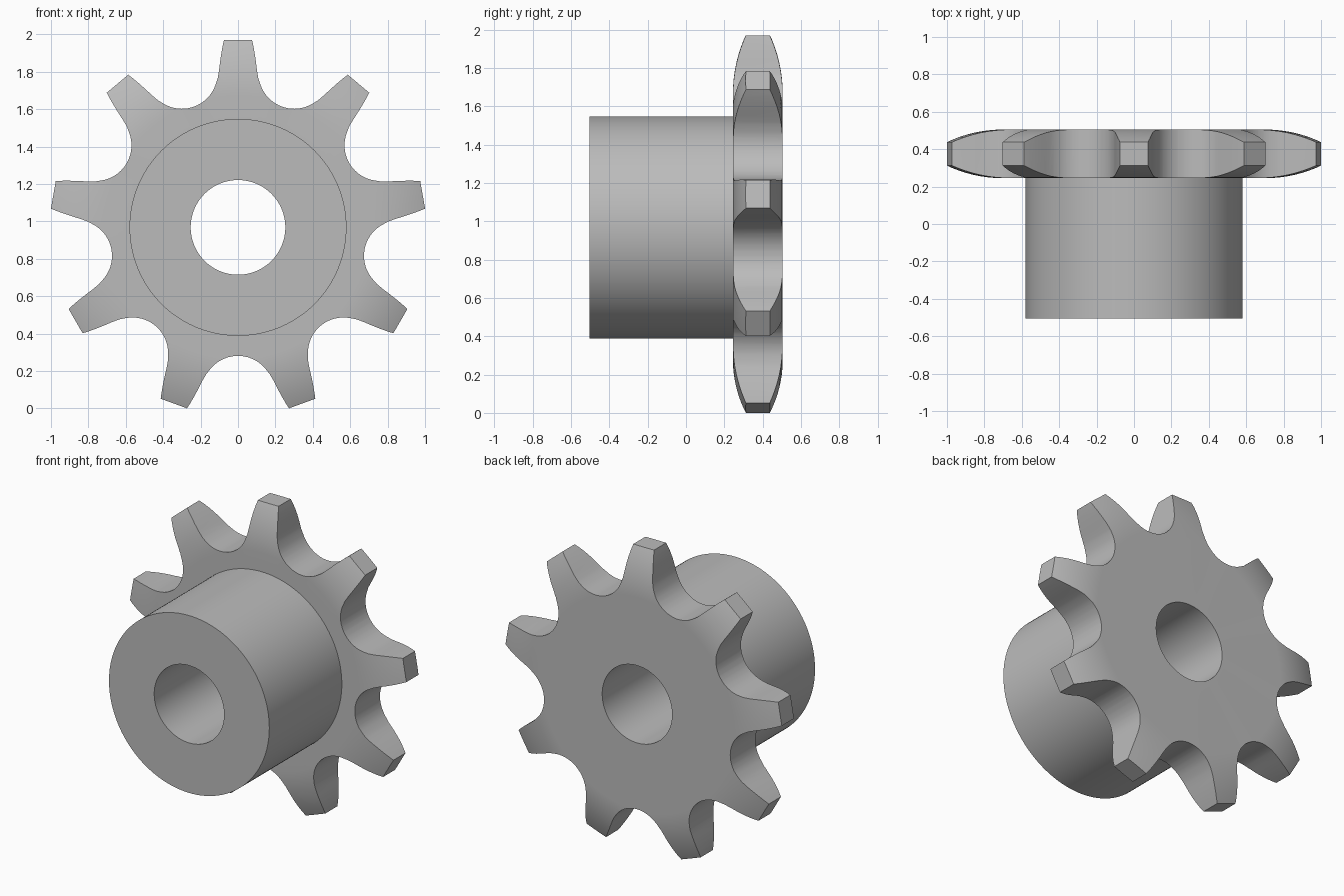
import bpy, bmesh, math
from mathutils import Matrix, Vector

if "Cube" in bpy.data.objects:
    bpy.data.objects.remove(bpy.data.objects["Cube"])

TEETH = 9
AXIS_Z = 0.968
BORE, HUB = 0.253, 0.58
HUB_FRONT, GEAR_FRONT, GEAR_BACK = -0.505, 0.245, 0.505
PITCH, ROLLER = 0.877, 0.19          # valley arc centre and radius
CROWN_START, CROWN_R = 0.70, 0.725   # rounded side relief of the teeth

steel = bpy.data.materials.new("steel grey")
steel.use_nodes = True
colour = (0.5, 0.5, 0.5, 1)
steel.diffuse_color = colour
steel.node_tree.nodes["Principled BSDF"].inputs["Base Color"].default_value = colour


def make_object(name, bm):
    bmesh.ops.recalc_face_normals(bm, faces=bm.faces)
    mesh = bpy.data.meshes.new(name)
    bm.to_mesh(mesh)
    bm.free()
    obj = bpy.data.objects.new(name, mesh)
    obj.location.z = AXIS_Z
    bpy.context.collection.objects.link(obj)
    mesh.materials.append(steel)
    return obj


# Turned blank: bore, hub and crowned disc in one revolved section
crown = []
for i in range(9):
    r = CROWN_START + (1.02 - CROWN_START) * i / 8
    sag = CROWN_R - math.sqrt(CROWN_R ** 2 - (r - CROWN_START) ** 2)
    crown.append((r, sag))
section = [(BORE, HUB_FRONT), (HUB, HUB_FRONT), (HUB, GEAR_FRONT)]
section += [(r, GEAR_FRONT + sag) for r, sag in crown]
section += [(r, GEAR_BACK - sag) for r, sag in reversed(crown)]
section += [(BORE, GEAR_BACK)]

bm = bmesh.new()
verts = [bm.verts.new((r, y, 0)) for r, y in section]
edges = [bm.edges.new((verts[i - 1], verts[i])) for i in range(len(verts))]
bmesh.ops.spin(bm, geom=verts + edges, cent=(0, 0, 0), axis=(0, 1, 0),
               angle=math.tau, steps=144, use_duplicate=False)
bmesh.ops.remove_doubles(bm, verts=bm.verts, dist=1e-5)
sprocket = make_object("sprocket", bm)

# Tooth outline: half a tooth from tip to valley, mirrored and repeated
half_step = math.pi / TEETH
centre = Vector((PITCH * math.sin(half_step), PITCH * math.cos(half_step)))
right = [Vector(p) for p in ((0.075, 1.0025), (0.083, 0.965), (0.09, 0.925),
                             (0.0965, 0.88), (0.102, 0.835), (0.109, 0.795))]
start, end = math.radians(200), math.radians(250)
for i in range(11):
    a = start + (end - start) * i / 10
    right.append(centre + ROLLER * Vector((math.cos(a), math.sin(a))))
left = [Vector((-p.x, p.y)) for p in reversed(right[:-1])]
tooth = left + right

bm = bmesh.new()
outline = []
for k in range(TEETH):
    turn = Matrix.Rotation(-k * 2 * half_step, 2)
    for p in tooth:
        q = turn @ p
        outline.append(bm.verts.new((q.x, -0.7, q.y)))
face = bm.faces.new(outline)
extruded = bmesh.ops.extrude_face_region(bm, geom=[face])["geom"]
bmesh.ops.translate(bm, vec=(0, 1.4, 0),
                    verts=[v for v in extruded if isinstance(v, bmesh.types.BMVert)])
cutter = make_object("tooth_outline_cutter", bm)
cutter.hide_render = True

# Keep only the part of the blank inside the tooth outline
trim = sprocket.modifiers.new("tooth trim", 'BOOLEAN')
trim.operation = 'INTERSECT'
trim.solver = 'EXACT'
trim.object = cutter
bpy.ops.object.select_all(action='DESELECT')
sprocket.select_set(True)
bpy.context.view_layer.objects.active = sprocket
bpy.ops.object.modifier_apply(modifier=trim.name)
bpy.data.objects.remove(cutter)

# Smooth curved surfaces, crisp machined edges
bpy.ops.object.shade_smooth_by_angle(angle=math.radians(25))
weighted = sprocket.modifiers.new("weighted normals", 'WEIGHTED_NORMAL')
weighted.keep_sharp = True
